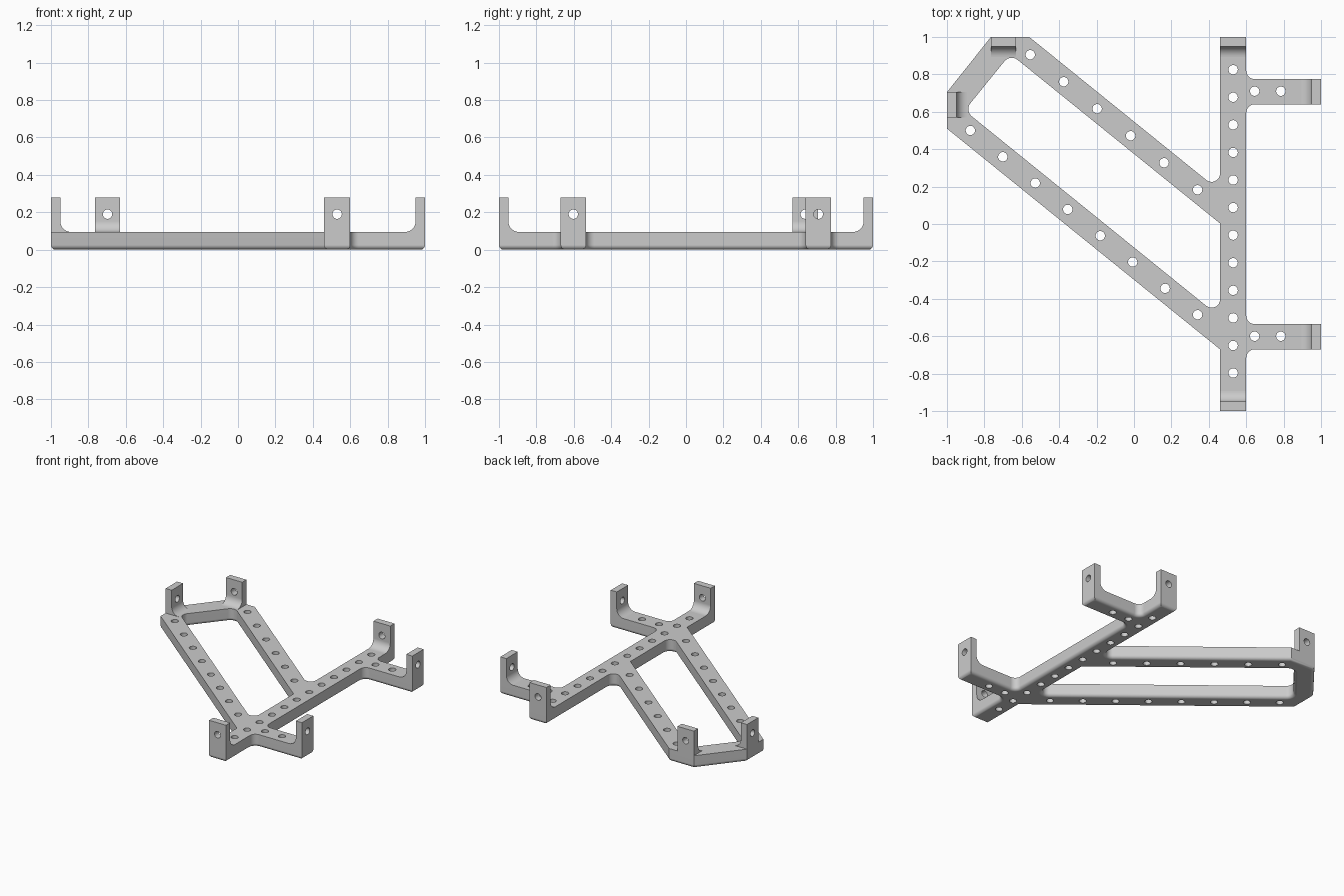
import bpy, bmesh
from math import sin, cos, pi, tan
from mathutils import Vector, Matrix

if "Cube" in bpy.data.objects:
    bpy.data.objects.remove(bpy.data.objects["Cube"])

TOP, TAB_TOP, EDGE, HOLE_R = 0.095, 0.28, 0.025, 0.025


def outline(corners, inset):
    """Offset a CCW polygon of (x, y, fillet radius), then round its corners."""
    n = len(corners)
    pts = [Vector(c[:2]) for c in corners]
    dirs = [(pts[(i + 1) % n] - pts[i]).normalized() for i in range(n)]
    out = []
    for i in range(n):
        a, b = dirs[i - 1], dirs[i]
        na, nb = Vector((-a.y, a.x)), Vector((-b.y, b.x))
        p = pts[i] + (na + nb) * (inset / (1 + na.dot(nb)))
        r = corners[i][2]
        if r == 0:
            out.append(p)
            continue
        r += abs(inset)
        turn = a.angle_signed(b) * -1
        s = 1 if turn > 0 else -1
        start = p - a * r * tan(abs(turn) / 2)
        centre = start + na * r * s
        for k in range(9):
            out.append(centre + Matrix.Rotation(turn * k / 8, 2) @ (start - centre))
    return out


def make(name, bm):
    bmesh.ops.recalc_face_normals(bm, faces=bm.faces)
    me = bpy.data.meshes.new(name)
    bm.to_mesh(me)
    bm.free()
    ob = bpy.data.objects.new(name, me)
    bpy.context.collection.objects.link(ob)
    return ob


def loft(bm, corners, levels):
    """Stack offset copies of an outline at (z, inset) levels and cap them."""
    rings = [[bm.verts.new((p.x, p.y, z)) for p in outline(corners, d)] for z, d in levels]
    for lo, hi in zip(rings, rings[1:]):
        for i in range(len(lo)):
            j = (i + 1) % len(lo)
            bm.faces.new((lo[i], lo[j], hi[j], hi[i]))
    bm.faces.new(rings[0][::-1])
    bm.faces.new(rings[-1])


def cylinder(bm, matrix, depth):
    bmesh.ops.create_cone(bm, cap_ends=True, segments=28, radius1=HOLE_R,
                          radius2=HOLE_R, depth=depth, matrix=matrix)


def cut(ob, cutter):
    m = ob.modifiers.new("cut", 'BOOLEAN')
    m.operation, m.solver, m.object = 'DIFFERENCE', 'EXACT', cutter
    bpy.ops.object.select_all(action='DESELECT')
    bpy.context.view_layer.objects.active = ob
    ob.select_set(True)
    bpy.ops.object.modifier_apply(modifier=m.name)
    bpy.data.objects.remove(cutter)
    bpy.ops.object.shade_smooth_by_angle(angle=pi / 6)
    w = ob.modifiers.new("flat_face_normals", 'WEIGHTED_NORMAL')
    w.keep_sharp = True


# rounded lower edge: (height, inset) pairs from the bottom up
edge = [(EDGE * (1 - sin(a)), EDGE * (1 - cos(a))) for a in [pi / 2 * (1 - k / 6) for k in range(7)]]

# frame body
R = 0.045
body = [(.46, -1, 0), (.6, -1, 0), (.6, -.67, R), (1, -.67, 0), (1, -.535, 0), (.6, -.535, R),
        (.6, .64, R), (1, .64, 0), (1, .775, 0), (.6, .775, R), (.6, 1, 0), (.46, 1, 0),
        (.46, .176, R), (-.56, 1, 0), (-.765, 1, 0), (-1, .705, 0), (-1, .51, 0), (.46, -.67, 0)]
bm = bmesh.new()
loft(bm, body, edge + [(TOP, 0)])
frame = make("frame", bm)

# window between the diagonal beams, plus the rows of holes
window = [(.46, -.497, R), (.46, .003, 0), (-.661, .909, 0.05), (-.906, .607, 0.05)]
bm = bmesh.new()
loft(bm, window, [(-0.05, -EDGE)] + [(z, -d) for z, d in edge] + [(0.2, 0)])
rows = [((.53, .825), (.53, -.797), 12), ((-.555, .905), (.34, .183), 6),
        ((-.875, .5), (.34, -.485), 8), ((.645, .71), (.785, .71), 2), ((.645, -.6), (.785, -.6), 2)]
for a, b, n in rows:
    for k in range(n):
        p = Vector(a).lerp(Vector(b), k / (n - 1))
        cylinder(bm, Matrix.Translation((p.x, p.y, 0.05)), 0.4)
cut(frame, make("frame_cutter", bm))


# upright tabs: local +x is outward, origin at the outer face
def tab(name, x, y, angle, width):
    f, t = 0.058, 0.05
    prof = [(0, TOP), (0, TAB_TOP), (-t, TAB_TOP)]
    prof += [(-t - f + f * cos(a), TOP + f - f * sin(a)) for a in [pi / 2 * k / 10 for k in range(11)]]
    place = Matrix.Translation((x, y, 0)) @ Matrix.Rotation(angle, 4, 'Z')
    bm = bmesh.new()
    face = bm.faces.new([bm.verts.new((u, -width / 2, z)) for u, z in prof])
    ext = bmesh.ops.extrude_face_region(bm, geom=[face])
    moved = [v for v in ext['geom'] if isinstance(v, bmesh.types.BMVert)]
    bmesh.ops.translate(bm, verts=moved, vec=(0, width, 0))
    bm.transform(place)
    ob = make(name, bm)
    bm = bmesh.new()
    cylinder(bm, place @ Matrix.Translation((0, 0, 0.19)) @ Matrix.Rotation(pi / 2, 4, 'Y'), 0.3)
    cut(ob, make("tab_cutter", bm))


tab("front_tab", .53, -1, -pi / 2, .14)
tab("back_tab", .53, 1, pi / 2, .14)
tab("right_front_tab", 1, -.6025, 0, .135)
tab("right_back_tab", 1, .7075, 0, .135)
tab("corner_back_tab", -.6975, 1, pi / 2, .135)
tab("corner_left_tab", -1, .6375, pi, .135)
